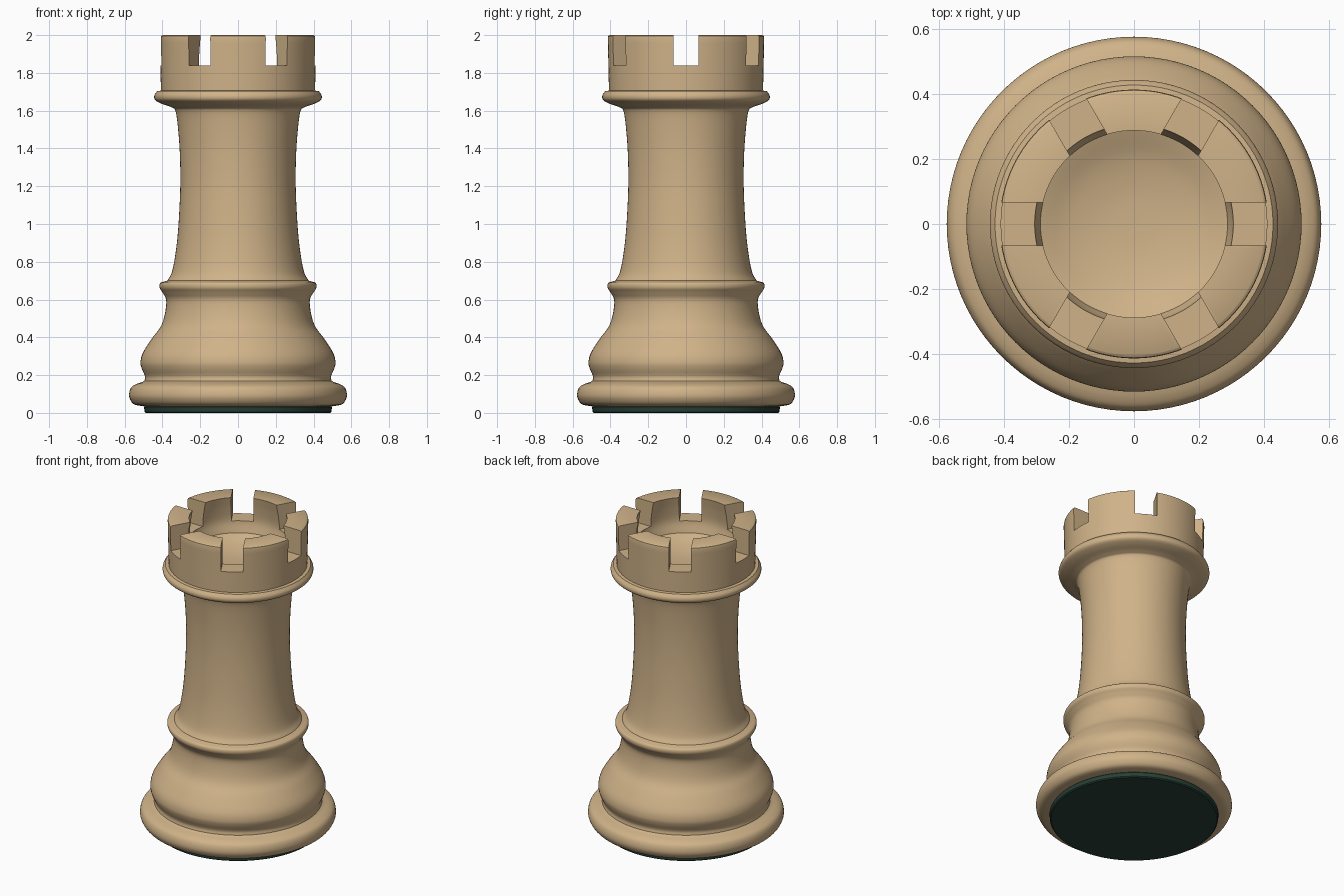
import bpy, bmesh
from math import cos, sin, pi, radians
from mathutils import Matrix, Vector

if "Cube" in bpy.data.objects:
    bpy.data.objects.remove(bpy.data.objects["Cube"])

SIDES = 96


def material(name, color):
    m = bpy.data.materials.new(name)
    m.diffuse_color = color
    m.use_nodes = True
    m.node_tree.nodes["Principled BSDF"].inputs["Base Color"].default_value = m.diffuse_color
    return m


def smooth_run(pts, steps=5):
    """Catmull-Rom curve through a run of profile points."""
    p = [Vector(q) for q in pts]
    p = [2 * p[0] - p[1]] + p + [2 * p[-1] - p[-2]]
    out = []
    for a, b, c, d in zip(p, p[1:], p[2:], p[3:]):
        for i in range(steps):
            t = i / steps
            out.append(0.5 * (2 * b + (c - a) * t + (2 * a - 5 * b + 4 * c - d) * t * t
                              + (3 * b - a - 3 * c + d) * t ** 3))
    return out + [p[-2]]


def lathe(name, profile, mat):
    """Spin an (r, z) profile, running from axis to axis, into a closed solid."""
    bm = bmesh.new()
    rings = []
    for r, z in profile:
        if r < 1e-4:
            rings.append([bm.verts.new((0, 0, z))] * SIDES)
        else:
            rings.append([bm.verts.new((r * cos(2 * pi * i / SIDES), r * sin(2 * pi * i / SIDES), z))
                          for i in range(SIDES)])
    for lo, hi in zip(rings, rings[1:]):
        for i in range(SIDES):
            j = (i + 1) % SIDES
            bm.faces.new(list(dict.fromkeys((lo[i], lo[j], hi[j], hi[i]))))
    return finish(name, bm, mat)


def finish(name, bm, mat=None):
    bmesh.ops.recalc_face_normals(bm, faces=bm.faces[:])
    me = bpy.data.meshes.new(name)
    bm.to_mesh(me)
    bm.free()
    ob = bpy.data.objects.new(name, me)
    bpy.context.collection.objects.link(ob)
    if mat:
        me.materials.append(mat)
    return ob


def activate(ob):
    bpy.ops.object.select_all(action='DESELECT')
    ob.select_set(True)
    bpy.context.view_layer.objects.active = ob


wood = material("wood", (0.63, 0.45, 0.25, 1))
green = material("green_felt", (0.02, 0.05, 0.035, 1))

# Tower profile: smooth runs that meet at sharp creases
runs = [
    # foot ring
    [(0.50, 0.035), (0.55, 0.045), (0.573, 0.075), (0.576, 0.105), (0.565, 0.135),
     (0.54, 0.152), (0.505, 0.164)],
    # bell and middle ring
    [(0.495, 0.17), (0.493, 0.195), (0.51, 0.235), (0.516, 0.27), (0.503, 0.32), (0.455, 0.395),
     (0.41, 0.455), (0.388, 0.52), (0.38, 0.595), (0.398, 0.635), (0.415, 0.662),
     (0.412, 0.687), (0.385, 0.697)],
    # shaft and collar
    [(0.375, 0.70), (0.352, 0.74), (0.333, 0.83), (0.317, 0.97), (0.306, 1.18), (0.307, 1.35),
     (0.316, 1.49), (0.330, 1.595), (0.352, 1.618), (0.405, 1.637), (0.438, 1.656),
     (0.443, 1.68), (0.428, 1.704)],
    # battlement wall with rounded lip
    [(0.408, 1.706), (0.411, 1.85), (0.414, 1.985)],
    [(0.412, 1.995), (0.404, 2.0)],
    # inner wall, hollowed a little
    [(0.288, 2.0), (0.301, 1.92), (0.306, 1.84), (0.288, 1.77)],
    # dished roof
    [(0.283, 1.768), (0.20, 1.735), (0.10, 1.715), (0.0, 1.71)],
]
profile = [(0, 0.035)]
for run in runs:
    profile += [tuple(v) for v in smooth_run(run)]
tower = lathe("tower", profile, wood)

# Six notches around the battlement
bm = bmesh.new()
for k in range(6):
    mat = (Matrix.Rotation(radians(60 * k), 4, 'Z') @ Matrix.Translation((0.4, 0, 1.99))
           @ Matrix.Diagonal((0.4, 0.132, 0.3, 1)))
    bmesh.ops.create_cube(bm, size=1, matrix=mat)
cutter = finish("notch_cutter", bm)
cutter.hide_render = True

activate(tower)
mod = tower.modifiers.new("notches", 'BOOLEAN')
mod.operation = 'DIFFERENCE'
mod.solver = 'EXACT'
mod.object = cutter
bpy.ops.object.modifier_apply(modifier=mod.name)
bpy.data.objects.remove(cutter)

# Felt pad under the foot
felt = lathe("felt_pad", [(0, 0), (0.488, 0), (0.495, 0.006), (0.497, 0.03), (0.49, 0.038), (0, 0.038)], green)

for ob in (tower, felt):
    activate(ob)
    bpy.ops.object.shade_smooth_by_angle(angle=radians(35))
